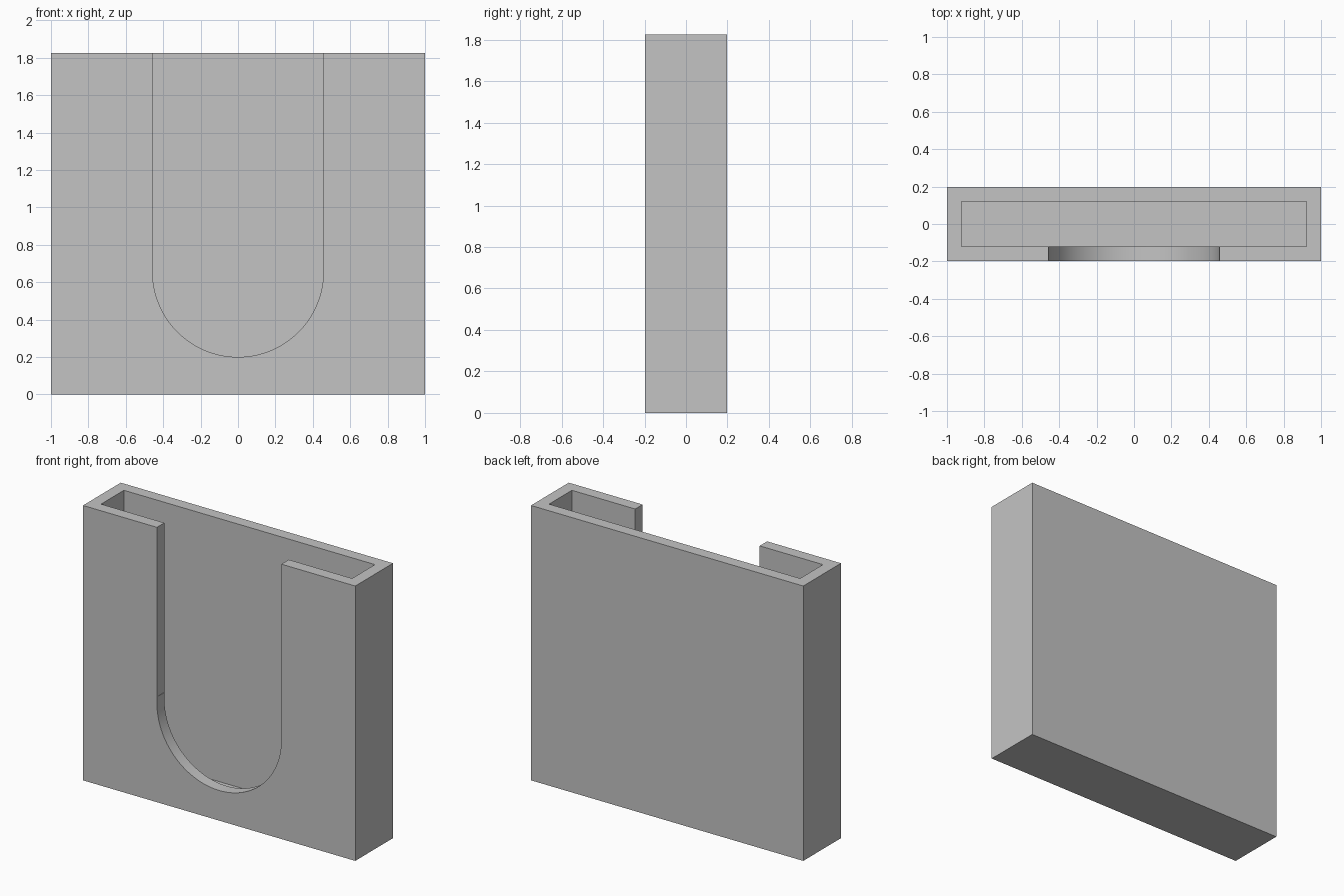
import bpy, bmesh, math

cube = bpy.data.objects.get("Cube")
if cube:
    bpy.data.objects.remove(cube, do_unlink=True)

WIDTH, DEPTH, HEIGHT, WALL = 2.0, 0.396, 1.825, 0.078
SLOT_R, SLOT_BOTTOM, STRAIGHT_Z = 0.457, 0.2, 0.7

grey = bpy.data.materials.new("plain grey")
grey.use_nodes = True
colour = (0.55, 0.55, 0.55, 1)
grey.diffuse_color = colour
grey.node_tree.nodes["Principled BSDF"].inputs["Base Color"].default_value = colour


def prism(name, outline, y0, y1):
    """Extrude an outline in x and z from y0 to y1."""
    bm = bmesh.new()
    face = bm.faces.new([bm.verts.new((x, y0, z)) for x, z in outline])
    ext = bmesh.ops.extrude_face_region(bm, geom=[face])
    moved = [v for v in ext["geom"] if isinstance(v, bmesh.types.BMVert)]
    bmesh.ops.translate(bm, vec=(0, y1 - y0, 0), verts=moved)
    bmesh.ops.recalc_face_normals(bm, faces=bm.faces)
    mesh = bpy.data.meshes.new(name)
    bm.to_mesh(mesh)
    bm.free()
    mesh.materials.append(grey)
    obj = bpy.data.objects.new(name, mesh)
    bpy.context.collection.objects.link(obj)
    return obj


def rectangle(half, z0, z1):
    return [(-half, z0), (half, z0), (half, z1), (-half, z1)]


# Outer block
holder = prism("holder_body", rectangle(WIDTH / 2, 0, HEIGHT), -DEPTH / 2, DEPTH / 2)

# Open-topped pocket, leaving a floor and four walls
inner = DEPTH / 2 - WALL
pocket = prism("pocket_cutter", rectangle(WIDTH / 2 - WALL, WALL, HEIGHT + 1), -inner, inner)

# Front thumb slot: round bottom, straight sides with a tiny step where they meet
centre_z = SLOT_BOTTOM + SLOT_R
rise = math.asin((STRAIGHT_Z - centre_z) / SLOT_R)
start, sweep, steps = math.pi - rise, math.pi + 2 * rise, 64
arc = [start + sweep * i / steps for i in range(steps + 1)]
outline = [(SLOT_R * math.cos(a), centre_z + SLOT_R * math.sin(a)) for a in arc]
outline += [(SLOT_R, STRAIGHT_Z), (SLOT_R, HEIGHT + 1),
            (-SLOT_R, HEIGHT + 1), (-SLOT_R, STRAIGHT_Z)]
slot = prism("slot_cutter", outline, -DEPTH, 0)

# Cut, then discard the cutters
bpy.ops.object.select_all(action="DESELECT")
bpy.context.view_layer.objects.active = holder
holder.select_set(True)
for cutter in (pocket, slot):
    cutter.hide_render = True
    mod = holder.modifiers.new(cutter.name, "BOOLEAN")
    mod.operation, mod.solver, mod.object = "DIFFERENCE", "EXACT", cutter
    bpy.ops.object.modifier_apply(modifier=mod.name)
    bpy.data.objects.remove(cutter, do_unlink=True)

bpy.ops.object.shade_smooth_by_angle(angle=math.radians(30))
